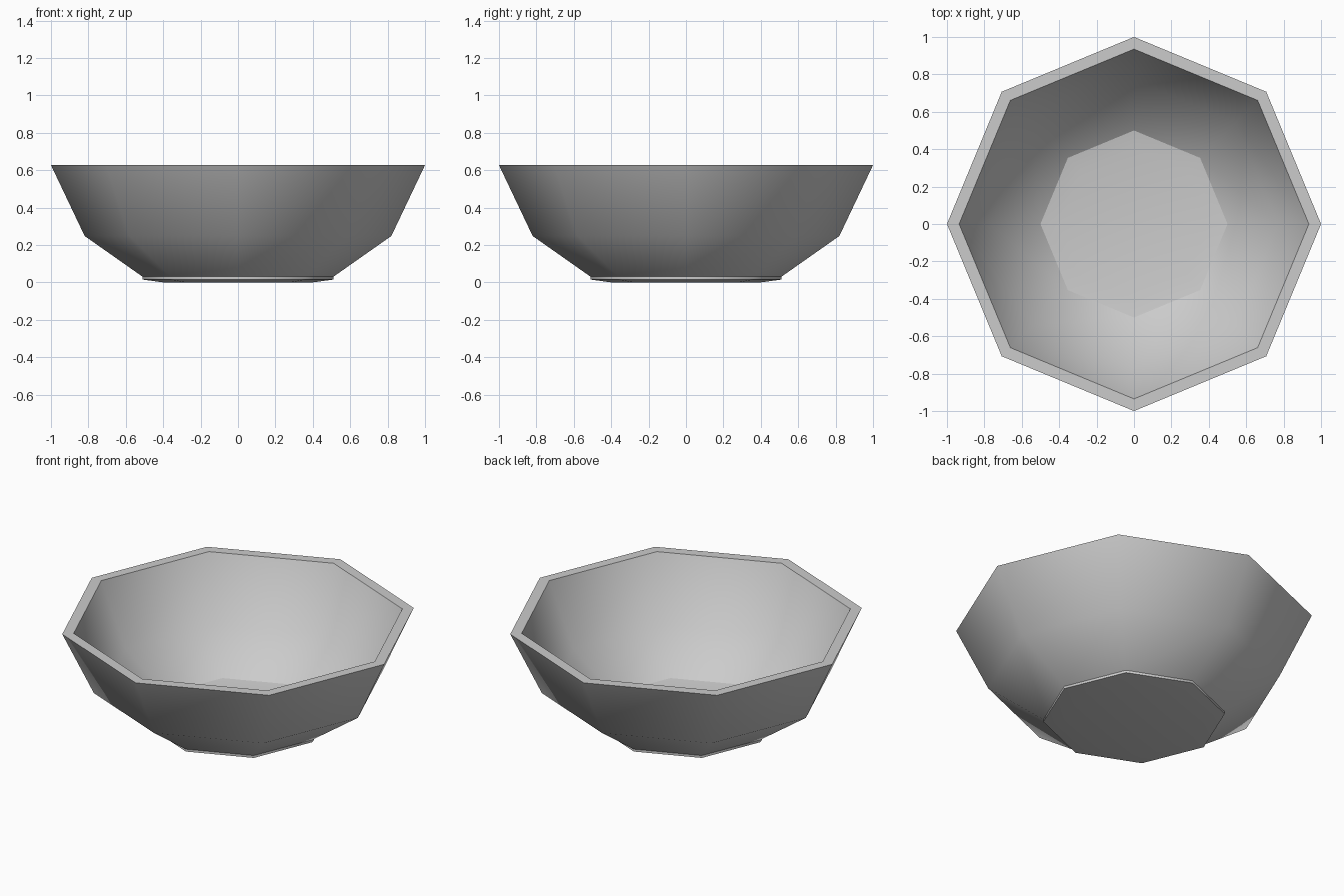
import bpy, bmesh, math

if "Cube" in bpy.data.objects:
    bpy.data.objects.remove(bpy.data.objects["Cube"])

SIDES = 8


def lathe(name, profile, crease):
    """Revolve an (r, z) profile into an eight-sided closed shell, capping both ends."""
    bm = bmesh.new()
    rings = []
    for r, z in profile:
        rings.append([bm.verts.new((r * math.cos(2 * math.pi * i / SIDES),
                                    r * math.sin(2 * math.pi * i / SIDES), z))
                      for i in range(SIDES)])
    for a, b in zip(rings, rings[1:]):
        for i in range(SIDES):
            j = (i + 1) % SIDES
            bm.faces.new((a[i], a[j], b[j], b[i]))
    bm.faces.new(rings[0][::-1])
    bm.faces.new(rings[-1])
    bmesh.ops.recalc_face_normals(bm, faces=bm.faces)
    # smooth shading with sharp creases on the chosen rings
    for f in bm.faces:
        f.smooth = True
    for k in crease:
        for i in range(SIDES):
            bm.edges.get((rings[k][i], rings[k][(i + 1) % SIDES])).smooth = False
    mesh = bpy.data.meshes.new(name)
    bm.to_mesh(mesh)
    bm.free()
    ob = bpy.data.objects.new(name, mesh)
    bpy.context.collection.objects.link(ob)
    return ob


# Bowl: foot, outer wall, flat rim, inner wall and shallow dished floor
lathe("bowl", [
    (0.40, 0.0), (0.51, 0.015), (0.51, 0.03),      # foot
    (0.82, 0.248), (1.0, 0.627),                   # outer wall
    (0.935, 0.627), (0.77, 0.25), (0.50, 0.045),   # rim, inner wall
    (0.40, 0.03)                                   # floor
], crease=(1, 2, 4, 5, 7))
